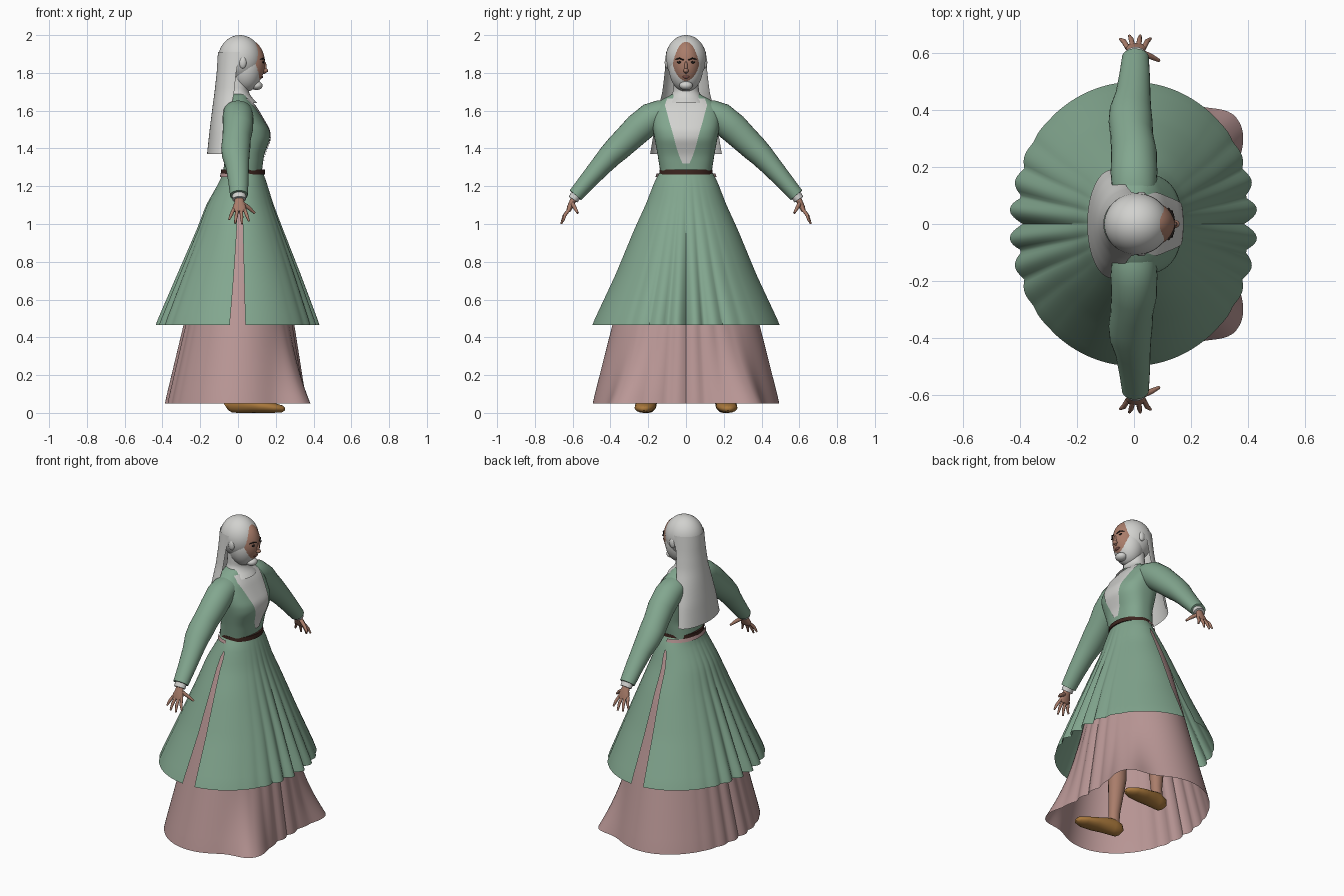
import bpy, bmesh, math
from mathutils import Vector, Matrix

if "Cube" in bpy.data.objects:
    bpy.data.objects.remove(bpy.data.objects["Cube"])

COLORS = {
    "sage_green": (0.225, 0.385, 0.275), "dusty_pink": (0.49, 0.31, 0.305),
    "linen_white": (0.64, 0.64, 0.62), "skin": (0.40, 0.205, 0.145),
    "dark_brown": (0.045, 0.018, 0.013), "shoe_tan": (0.40, 0.19, 0.045),
    "eye_black": (0.012, 0.009, 0.008), "lip_red": (0.26, 0.10, 0.08),
}
MATS = {}
for key, rgb in COLORS.items():
    MATS[key] = bpy.data.materials.new(key)
    MATS[key].diffuse_color = (*rgb, 1)


def finish(name, bm, mat, angle=50):
    bmesh.ops.recalc_face_normals(bm, faces=bm.faces)
    me = bpy.data.meshes.new(name)
    bm.to_mesh(me)
    bm.free()
    me.materials.append(MATS[mat])
    me.polygons.foreach_set("use_smooth", [True] * len(me.polygons))
    me.set_sharp_from_angle(angle=math.radians(angle))
    ob = bpy.data.objects.new(name, me)
    bpy.context.collection.objects.link(ob)
    return ob


def loft(name, rings, mat, closed=True, caps=False):
    bm = bmesh.new()
    rows = [[bm.verts.new(p) for p in r] for r in rings]
    n = len(rows[0])
    for a, b in zip(rows, rows[1:]):
        for i in range(n if closed else n - 1):
            j = (i + 1) % n
            bm.faces.new((a[i], a[j], b[j], b[i]))
    if caps:
        bm.faces.new(rows[0])
        bm.faces.new(rows[-1])
    return finish(name, bm, mat)


def ball(name, center, radii, mat, seg=32):
    bm = bmesh.new()
    m = Matrix.Translation(center) @ Matrix.Diagonal((*radii, 1))
    bmesh.ops.create_uvsphere(bm, u_segments=seg, v_segments=seg // 2, radius=1, matrix=m)
    return finish(name, bm, mat)


def tube(name, path, mat, seg=20, side=1):
    """Tapered tube through (x, y, z, radius_u, radius_v); side mirrors y."""
    pts = [Vector((p[0], p[1] * side, p[2])) for p in path]
    rings = []
    for i, p in enumerate(pts):
        d = (pts[min(i + 1, len(pts) - 1)] - pts[max(i - 1, 0)]).normalized()
        ref = Vector((0, 1, 0)) if abs(d.x) > 0.8 else Vector((1, 0, 0))
        u = (ref - d * ref.dot(d)).normalized()
        v = d.cross(u)
        ring = []
        for k in range(seg):
            t = 2 * math.pi * k / seg
            q = p + u * math.cos(t) * path[i][3] + v * math.sin(t) * path[i][4]
            ring.append((q.x, q.y, max(q.z, 0)))
        rings.append(ring)
    return loft(name, rings, mat, caps=True)


def lerp_rows(rows, z):
    """Rows run from high z to low z."""
    if z >= rows[0][0]:
        return rows[0][1:]
    for a, b in zip(rows, rows[1:]):
        if z >= b[0]:
            f = (a[0] - z) / (a[0] - b[0])
            return tuple(p + (q - p) * f for p, q in zip(a[1:], b[1:]))
    return rows[-1][1:]


def section(rows, z, soft=0.015):
    """Smoothed centre, half depth and half width at height z."""
    s = [lerp_rows(rows, z + soft * k / 2) for k in range(-2, 3)]
    x0, x1, b = (sum(c) / 5 for c in zip(*s))
    return (x0 + x1) / 2, (x1 - x0) / 2, b


def levels(top, bottom, n):
    return [top + (bottom - top) * i / n for i in range(n + 1)]


def pleat(t, depth):
    """Scalloped folds gathered at centre front and centre back."""
    out = 0
    for c in (0, math.pi):
        d = math.remainder(t - c, 2 * math.pi)
        if abs(d) < 0.9:
            out -= depth * math.exp(-(d / 0.42) ** 2) * (1 - abs(math.sin(math.pi * d / 0.21)))
    return out


# ---- skirts: (z, back x, front x, half width)
OVER = [(1.275, -.085, .13, .135), (1.24, -.09, .145, .16), (1.1, -.17, .19, .215),
        (.97, -.22, .24, .275), (.73, -.325, .335, .375), (.465, -.44, .435, .50)]
UNDER = [(1.28, -.072, .115, .125), (1.1, -.15, .17, .20), (.9, -.20, .215, .27),
         (.465, -.29, .30, .39), (.05, -.39, .365, .495)]


def skirt_point(rows, t, z, depth, flare=0):
    cx, a, b = section(rows, z)
    f = min(1, max(0, (1.27 - z) / 0.8))
    k = 1 + pleat(t, depth) * f
    low = max(0, (0.6 - z) / 0.55) ** 2
    for c in (-0.62, 0.62):
        k += flare * low * math.exp(-(math.remainder(t - c, 2 * math.pi) / 0.24) ** 2)
    return (cx + a * k * math.cos(t), b * k * math.sin(t), z)


# overskirt panels, split by a narrow slit on each side
for name, mid in (("overskirt_front", 0), ("overskirt_back", math.pi)):
    rings = []
    for z in levels(1.275, .465, 24):
        gap = 0 if z > 1.19 else 0.06 + 0.035 * (1.19 - z) / 0.725
        half = math.pi / 2 - gap
        rings.append([skirt_point(OVER, mid - half + 2 * half * i / 120, z, 0.11)
                      for i in range(121)])
    loft(name, rings, "sage_green", closed=False)

loft("underskirt", [[skirt_point(UNDER, 2 * math.pi * i / 200, z, 0.05, 0.25)
                     for i in range(200)] for z in levels(1.28, .05, 28)], "dusty_pink")

# gathered strip below the belt at the back, then the belt
loft("gathered_strip", [[(.025 - r * math.cos(t), (r + .04) * math.sin(t), z)
                         for t in [math.pi * (i / 40 - .5) for i in range(41)]]
                        for z, r in ((1.268, .116), (1.248, .122))], "dusty_pink", closed=False)
loft("belt", [[(.026 + r * math.cos(t), (r + .024) * math.sin(t), z)
               for t in [2 * math.pi * i / 64 for i in range(64)]]
              for z, r in ((1.262, .108), (1.262, .118), (1.288, .116), (1.288, .104))], "dark_brown")

# ---- bodice
TORSO = [(1.69, -.05, .045, .06), (1.66, -.07, .06, .13), (1.62, -.088, .095, .175),
         (1.56, -.092, .13, .182), (1.5, -.09, .165, .175), (1.45, -.085, .17, .166),
         (1.365, -.066, .138, .15), (1.27, -.08, .125, .135)]
POW = 2.5


def spow(v):
    return math.copysign(abs(v) ** (2 / POW), v)


rings = []
for z in levels(1.69, 1.265, 30):
    cx, a, b = section(TORSO, z)
    rings.append([(cx + a * spow(math.cos(t)), b * spow(math.sin(t)), z)
                  for t in [2 * math.pi * i / 64 for i in range(64)]])
loft("bodice", rings, "sage_green", caps=True)

# white chest panel lying on the bodice: (z, half width)
BIB = [(1.665, .10), (1.63, .112), (1.58, .098), (1.54, .088), (1.48, .07),
       (1.42, .055), (1.36, .036), (1.32, .018)]
rings = []
for z in levels(1.665, 1.32, 30):
    cx, a, b = section(TORSO, z)
    w = min(lerp_rows(BIB, z)[0], b * .95)
    rings.append([(cx + a * (1 - abs(w * k / (8 * b)) ** POW) ** (1 / POW) + .005, w * k / 8, z)
                  for k in range(-8, 9)])
loft("chest_panel", rings, "linen_white", closed=False)

# ---- wimple neck and collar
NECK = [(1.78, -.06, .07, .066), (1.70, -.06, .056, .068), (1.67, -.07, .072, .085),
        (1.64, -.09, .105, .115)]
rings = []
for z in levels(1.78, 1.64, 12):
    cx, a, b = section(NECK, z, .01)
    rings.append([(cx + a * math.cos(t), b * math.sin(t), z)
                  for t in [2 * math.pi * i / 40 for i in range(40)]])
loft("neck_wrap", rings, "linen_white")

# ---- head
ball("hood", (.01, 0, 1.875), (.115, .108, .125), "linen_white", 40)
ball("chin_wrap", (.04, 0, 1.825), (.088, .09, .125), "linen_white", 40)
ball("chin_cover", (.098, 0, 1.733), (.032, .036, .024), "linen_white", 24)
ball("face", (.055, 0, 1.85), (.088, .078, .125), "skin", 40)
ball("nose", (.139, 0, 1.828), (.013, .009, .034), "skin", 20)
ball("nose_tip", (.143, 0, 1.812), (.017, .014, .012), "skin", 20)
ball("mouth", (.125, 0, 1.778), (.008, .02, .007), "lip_red", 20)
for s, side in ((1, "left"), (-1, "right")):
    ball("eye_" + side, (.133, s * .033, 1.856), (.005, .016, .006), "eye_black", 16)
    tube("brow_" + side, [(.140, .012, 1.868, .004, .003), (.136, .034, 1.877, .004, .004),
                          (.120, .056, 1.872, .003, .002)], "eye_black", 8, s)
    ball("covered_ear_" + side, (.025, s * .10, 1.855), (.02, .013, .032), "linen_white", 16)

# ---- veil hanging behind: (z, front edge x, back x, half width)
VEIL = [(1.91, .01, -.106, .106), (1.8, -.01, -.113, .113), (1.7, -.02, -.124, .125),
        (1.62, -.035, -.135, .145), (1.5, -.065, -.15, .168), (1.37, -.078, -.164, .19)]
rings = []
for z in levels(1.91, 1.37, 20):
    xf, xb, w = lerp_rows(VEIL, z)
    rings.append([(xf - (xf - xb) * math.cos(t), w * math.sin(t), z)
                  for t in [math.pi * (i / 40 - .5) for i in range(41)]])
loft("veil", rings, "linen_white", closed=False)

# ---- arms, hands, legs and shoes on both sides
for s, side in ((1, "left"), (-1, "right")):
    tube("sleeve_" + side, [
        (0, .09, 1.60, .07, .055), (0, .13, 1.59, .078, .068), (0, .18, 1.565, .082, .08),
        (0, .25, 1.508, .08, .08), (-.008, .31, 1.45, .075, .074), (-.012, .36, 1.402, .077, .07),
        (-.012, .40, 1.363, .073, .064), (-.004, .45, 1.308, .062, .056),
        (.002, .52, 1.228, .054, .047), (.005, .585, 1.152, .047, .04)], "sage_green", 28, s)
    tube("cuff_" + side, [(.005, .575, 1.163, .036, .03), (.006, .598, 1.13, .036, .028)],
         "linen_white", 20, s)
    tube("palm_" + side, [(.006, .59, 1.142, .022, .018), (.007, .603, 1.115, .026, .016),
                          (.007, .615, 1.088, .036, .015), (.007, .624, 1.066, .034, .011)],
         "skin", 16, s)
    for i, (x, tx, ty, tz) in enumerate(((-.022, -.048, .648, 1.022), (-.003, -.016, .66, 1.003),
                                         (.016, .022, .66, 1.0), (.034, .058, .65, 1.015))):
        tube(f"finger_{i + 1}_{side}", [
            (x, .617, 1.08, .009, .009), ((x + tx) / 2, (.62 + ty) / 2 + .006, (1.08 + tz) / 2, .009, .009),
            (tx, ty, tz, .005, .005)], "skin", 10, s)
    tube("thumb_" + side, [(.022, .602, 1.11, .012, .012), (.058, .588, 1.085, .011, .010),
                           (.088, .573, 1.058, .006, .006)], "skin", 10, s)
    tube("leg_" + side, [(-.01, .195, .06, .034, .032), (-.01, .19, .14, .034, .032),
                         (-.02, .175, .36, .055, .05), (0, .15, .7, .065, .06)], "skin", 20, s)
    tube("shoe_" + side, [(-.062, .192, .032, .02, .024), (-.045, .194, .044, .038, .044),
                          (.0, .198, .052, .044, .052), (.05, .204, .046, .047, .046),
                          (.12, .215, .035, .056, .035), (.19, .222, .026, .05, .026),
                          (.235, .222, .021, .03, .018), (.248, .222, .02, .012, .008)],
         "shoe_tan", 24, s)

for m in bpy.data.materials:
    if m.users and not m.is_grease_pencil:
        m.use_nodes = True
        m.node_tree.nodes["Principled BSDF"].inputs["Base Color"].default_value = m.diffuse_color
